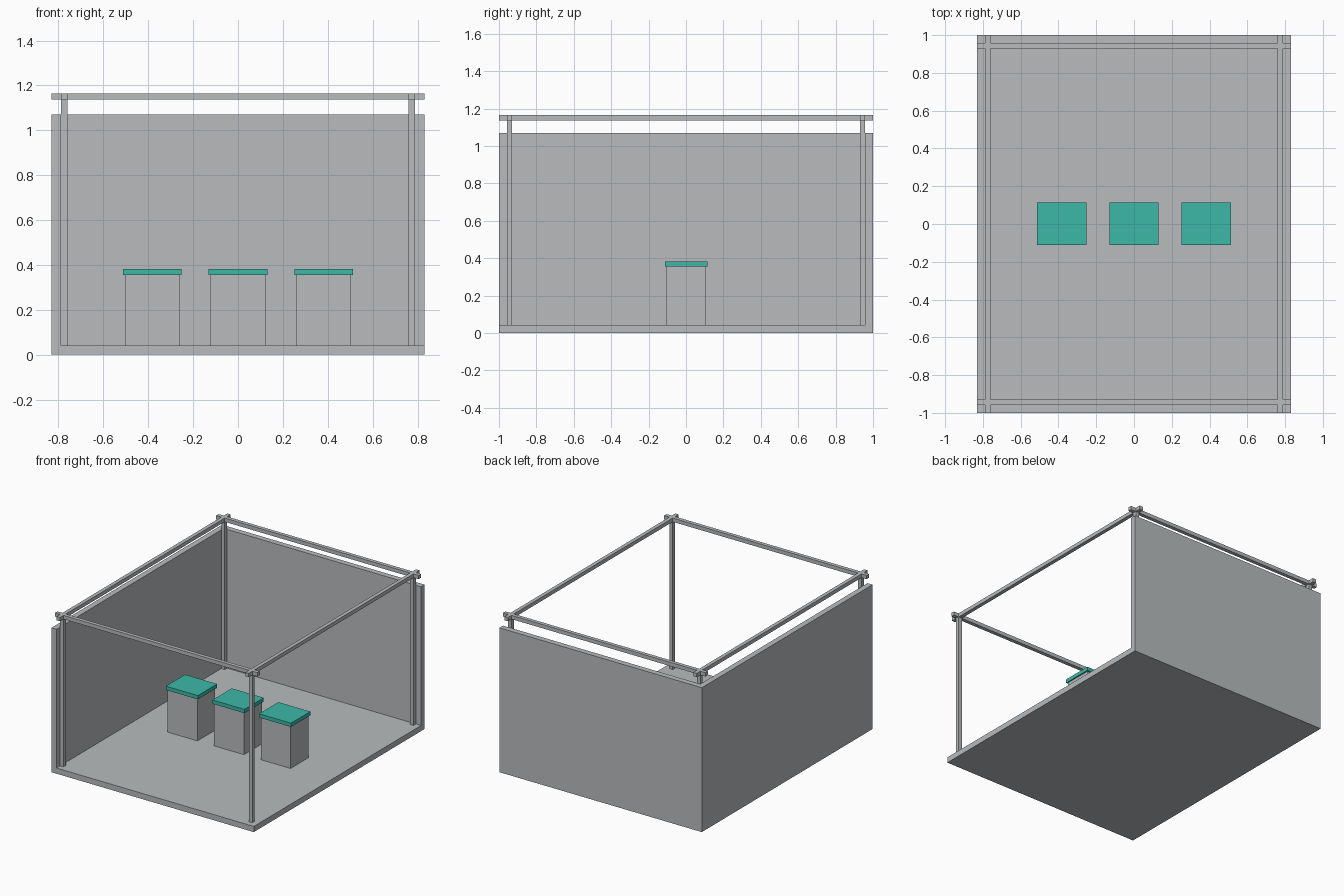
import bpy

if "Cube" in bpy.data.objects:
    bpy.data.objects.remove(bpy.data.objects["Cube"])


def material(name, rgb):
    m = bpy.data.materials.new(name)
    m.diffuse_color = (*rgb, 1.0)
    m.use_nodes = True
    m.node_tree.nodes["Principled BSDF"].inputs["Base Color"].default_value = m.diffuse_color
    return m


GREY = material("light grey", (0.48, 0.50, 0.515))
TEAL = material("teal", (0.045, 0.48, 0.39))


def box(name, x, y, z, mat=GREY):
    """Box from (min, max) ranges on each axis."""
    bpy.ops.mesh.primitive_cube_add(size=1)
    ob = bpy.context.object
    ob.name = name
    ob.location = [(a + b) / 2 for a, b in (x, y, z)]
    ob.scale = [b - a for a, b in (x, y, z)]
    bpy.ops.object.transform_apply(location=True, rotation=False, scale=True)
    ob.data.materials.append(mat)
    return ob


W, D = 0.83, 1.0          # half width and half depth
T = 0.042                 # floor and wall thickness
BAR = 0.028               # frame bar thickness
WALL_TOP, FRAME_TOP = 1.07, 1.165

# Floor with a left wall and a back wall
box("floor", (-W + T, W), (-D, D - T), (0, T))
box("left_wall", (-W, -W + T), (-D, D), (0, WALL_TOP))
box("back_wall", (-W + T, W), (D - T, D), (0, WALL_TOP))

# Frame: corner posts and crossing top rails
px, py = W - T - BAR / 2, D - T - BAR / 2
around = lambda c: (c - BAR / 2, c + BAR / 2)
rail_z = (FRAME_TOP - BAR, FRAME_TOP)
for sx, side in ((-1, "left"), (1, "right")):
    box(f"{side}_rail", around(sx * px), (-D, D), rail_z)
    for sy, end in ((-1, "front"), (1, "back")):
        box(f"{end}_{side}_post", around(sx * px), around(sy * py), (T, FRAME_TOP - BAR))
for sy, end in ((-1, "front"), (1, "back")):
    box(f"{end}_rail", (-W, W), around(sy * py), rail_z)

# Three pedestals with teal tops
for i, cx in enumerate((-0.382, 0, 0.382), 1):
    box(f"pedestal_{i}", (cx - 0.122, cx + 0.122), (-0.104, 0.104), (T, 0.355))
    box(f"pedestal_top_{i}", (cx - 0.131, cx + 0.131), (-0.112, 0.114), (0.355, 0.383), TEAL)
